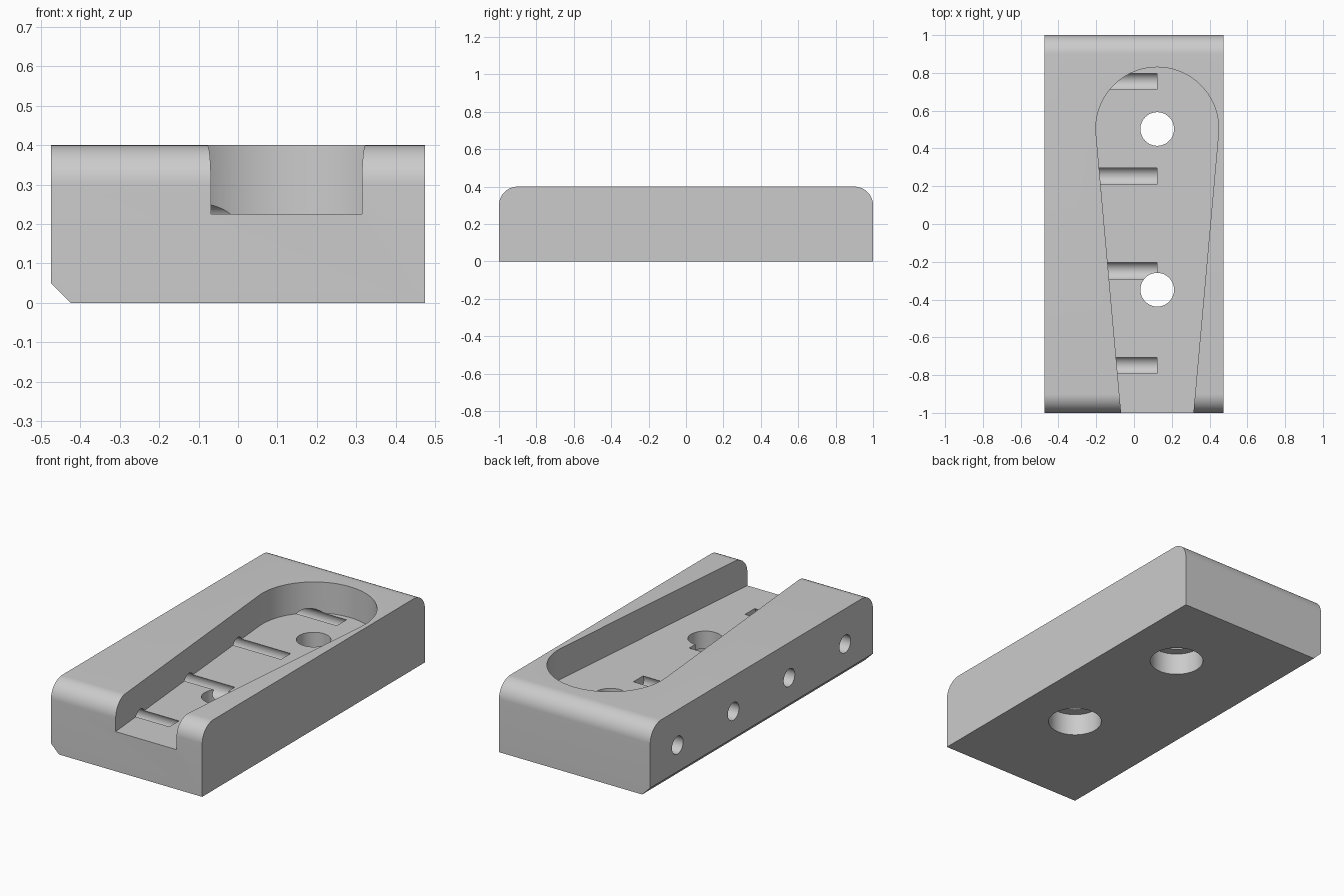
import bpy, bmesh, math
from mathutils import Matrix, Vector

default = bpy.data.objects.get("Cube")
if default:
    bpy.data.objects.remove(default, do_unlink=True)

AXIS_X = 0.123      # centre line of the pocket and bolts
FLOOR_Z = 0.225     # pocket floor


def add_object(name, bm):
    bmesh.ops.recalc_face_normals(bm, faces=bm.faces)
    mesh = bpy.data.meshes.new(name)
    bm.to_mesh(mesh)
    bm.free()
    obj = bpy.data.objects.new(name, mesh)
    bpy.context.collection.objects.link(obj)
    return obj


def cylinder(name, radius, start, end):
    """Cylinder cutter running between two points."""
    start, end = Vector(start), Vector(end)
    axis = end - start
    turn = axis.to_track_quat('Z', 'Y').to_matrix().to_4x4()
    bm = bmesh.new()
    bmesh.ops.create_cone(bm, cap_ends=True, segments=64, radius1=radius,
                          radius2=radius, depth=axis.length,
                          matrix=Matrix.Translation((start + end) / 2) @ turn)
    return add_object(name, bm)


# Block: rounded top end edges and one chamfered bottom edge
bm = bmesh.new()
bmesh.ops.create_cube(bm, size=1, matrix=Matrix.Translation((0, 0, 0.2))
                      @ Matrix.Diagonal((0.95, 2, 0.4, 1)))


def middle(edge):
    return (edge.verts[0].co + edge.verts[1].co) / 2


ends = [e for e in bm.edges if abs(middle(e).y) > 0.9 and middle(e).z > 0.35]
bmesh.ops.bevel(bm, geom=ends, offset=0.1, segments=16, profile=0.5, affect='EDGES')
low = [e for e in bm.edges if middle(e).x < -0.4 and middle(e).z < 0.01
       and abs(middle(e).y) < 0.1]
bmesh.ops.bevel(bm, geom=low, offset=0.05, segments=1, affect='EDGES')
block = add_object("mounting_block", bm)

# Teardrop pocket: round back end with tangent sides narrowing to the front
radius, centre_y, front_y = 0.325, 0.505, -1.2
taper = math.atan(0.0895)
outline = []
steps = 72
for i in range(steps + 1):
    a = -taper + (math.pi + 2 * taper) * i / steps
    outline.append((AXIS_X + radius * math.cos(a), centre_y + radius * math.sin(a)))
half = radius / math.cos(taper) - (centre_y - front_y) * math.tan(taper)
outline += [(AXIS_X - half, front_y), (AXIS_X + half, front_y)]
bm = bmesh.new()
base = bm.faces.new([bm.verts.new((x, y, FLOOR_Z)) for x, y in outline])
top = bmesh.ops.extrude_face_region(bm, geom=[base])["geom"]
bmesh.ops.translate(bm, vec=(0, 0, 0.4),
                    verts=[v for v in top if isinstance(v, bmesh.types.BMVert)])
cutters = [add_object("pocket_cutter", bm)]

# Bolt holes with counterbores underneath
for y in (0.503, -0.348):
    cutters.append(cylinder("bolt_hole_cutter", 0.089, (AXIS_X, y, -0.1), (AXIS_X, y, 0.6)))
    cutters.append(cylinder("counterbore_cutter", 0.142, (AXIS_X, y, -0.1), (AXIS_X, y, 0.125)))

# Blind side holes that break through the pocket floor as grooves
for i in range(4):
    y = 0.754 - 0.501 * i
    cutters.append(cylinder("side_hole_cutter", 0.05, (-0.6, y, 0.2), (AXIS_X, y, 0.2)))

bpy.ops.object.select_all(action='DESELECT')
bpy.context.view_layer.objects.active = block
block.select_set(True)
for cutter in cutters:
    cutter.hide_render = True
    mod = block.modifiers.new(cutter.name, 'BOOLEAN')
    mod.operation, mod.solver, mod.object = 'DIFFERENCE', 'EXACT', cutter
    bpy.ops.object.modifier_apply(modifier=mod.name)
for cutter in cutters:
    bpy.data.objects.remove(cutter, do_unlink=True)

# Single grey material
grey = bpy.data.materials.new("plain_grey")
grey.use_nodes = True
colour = (0.6, 0.6, 0.6, 1)
grey.diffuse_color = colour
for node in grey.node_tree.nodes:
    if node.type == 'BSDF_PRINCIPLED':
        node.inputs["Base Color"].default_value = colour
block.data.materials.clear()
block.data.materials.append(grey)
for face in block.data.polygons:
    face.material_index = 0
bpy.ops.object.shade_smooth_by_angle(angle=math.radians(30))
